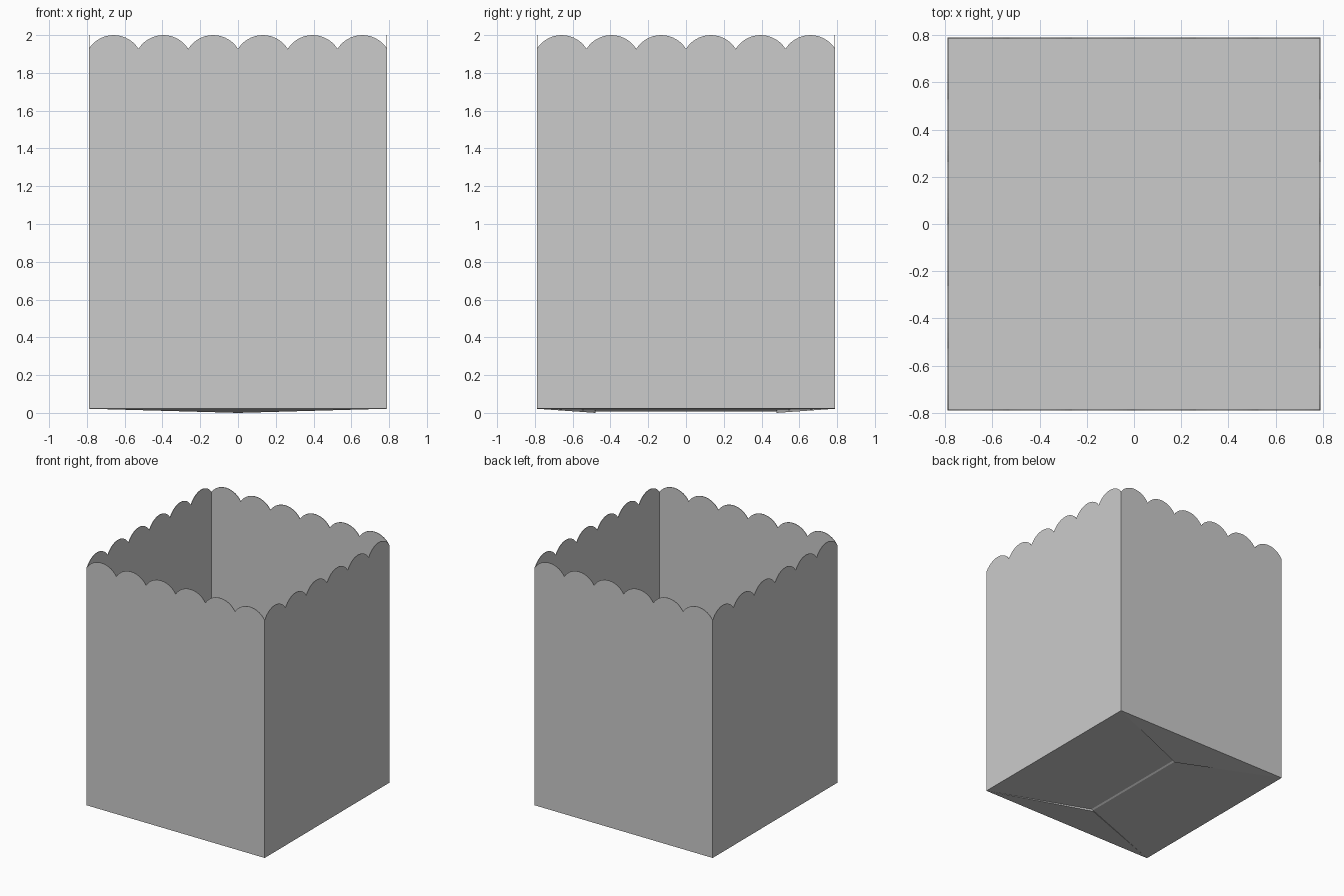
import bpy, bmesh, math

if "Cube" in bpy.data.objects:
    bpy.data.objects.remove(bpy.data.objects["Cube"])

H = 0.79        # half width of the box
BASE = 0.022    # height of the wall bottoms and floor
T = 0.004       # paper thickness
N = 6           # scallops per side
SEG = 14        # segments per scallop

paper = bpy.data.materials.new("grey_paper")
paper.diffuse_color = (0.6, 0.6, 0.6, 1)
paper.use_nodes = True
paper.node_tree.nodes["Principled BSDF"].inputs["Base Color"].default_value = paper.diffuse_color


def make(name, verts, faces):
    me = bpy.data.meshes.new(name)
    bm = bmesh.new()
    vs = [bm.verts.new(v) for v in verts]
    for f in faces:
        bm.faces.new([vs[i] for i in f])
    bmesh.ops.recalc_face_normals(bm, faces=bm.faces)
    bm.to_mesh(me)
    bm.free()
    me.materials.append(paper)
    ob = bpy.data.objects.new(name, me)
    bpy.context.collection.objects.link(ob)
    return ob


def wall(name, angle):
    """Thin wall with a scalloped top, turned about z."""
    pitch, sag = 2 * H / N, 0.073
    half = pitch / 2
    r = (half * half + sag * sag) / (2 * sag)
    a = math.asin(half / r)
    top = []
    for s in range(N):
        cx = -H + pitch * (s + 0.5)
        for k in range(SEG + (s == N - 1)):
            t = -a + 2 * a * k / SEG
            top.append((cx + r * math.sin(t), 2 - r + r * math.cos(t)))
    n = len(top)
    verts = []
    for y in (-H, -H + T):
        verts += [(x, y, BASE) for x, z in top] + [(x, y, z) for x, z in top]
    faces = []
    for i in range(n - 1):
        j, b = i + 1, 2 * n
        faces += [(i, j, n + j, n + i), (b + i, b + n + i, b + n + j, b + j),
                  (n + i, n + j, b + n + j, b + n + i), (i, b + i, b + j, j)]
    for i in (0, n - 1):
        faces.append((i, n + i, 3 * n + i, 2 * n + i))
    ob = make(name, verts, faces)
    ob.rotation_euler.z = angle
    return ob


# Four scalloped walls
for k, side in enumerate(("front", "right", "back", "left")):
    wall(side + "_wall", k * math.pi / 2)

# Inner floor sheet
make("floor", [(x, y, z) for z in (BASE, BASE + 0.002)
               for x, y in ((-H, -H), (H, -H), (H, H), (-H, H))],
     [(0, 1, 2, 3), (4, 5, 6, 7), (0, 1, 5, 4), (1, 2, 6, 5), (2, 3, 7, 6), (3, 0, 4, 7)])

# Long folded flaps that meet on the centre line
A = 0.48
for name, s, low, lap in (("left_flap", -1, 0.008, 0.025), ("right_flap", 1, 0.015, 0)):
    make(name, [(s * H, -H, BASE), (s * H, H, BASE), (0, A, low), (0, -A, low),
                (lap, A, BASE), (lap, -A, BASE)],
         [(0, 1, 2, 3), (0, 5, 4, 1), (3, 2, 4, 5), (1, 4, 2), (0, 3, 5)])

# Triangular end flaps folded over them
for name, s in (("front_flap", -1), ("back_flap", 1)):
    make(name, [(-H, s * H, BASE), (H, s * H, BASE), (0, s * A, 0), (0, s * A, BASE)],
         [(0, 1, 2), (0, 3, 1), (1, 3, 2), (0, 2, 3)])
